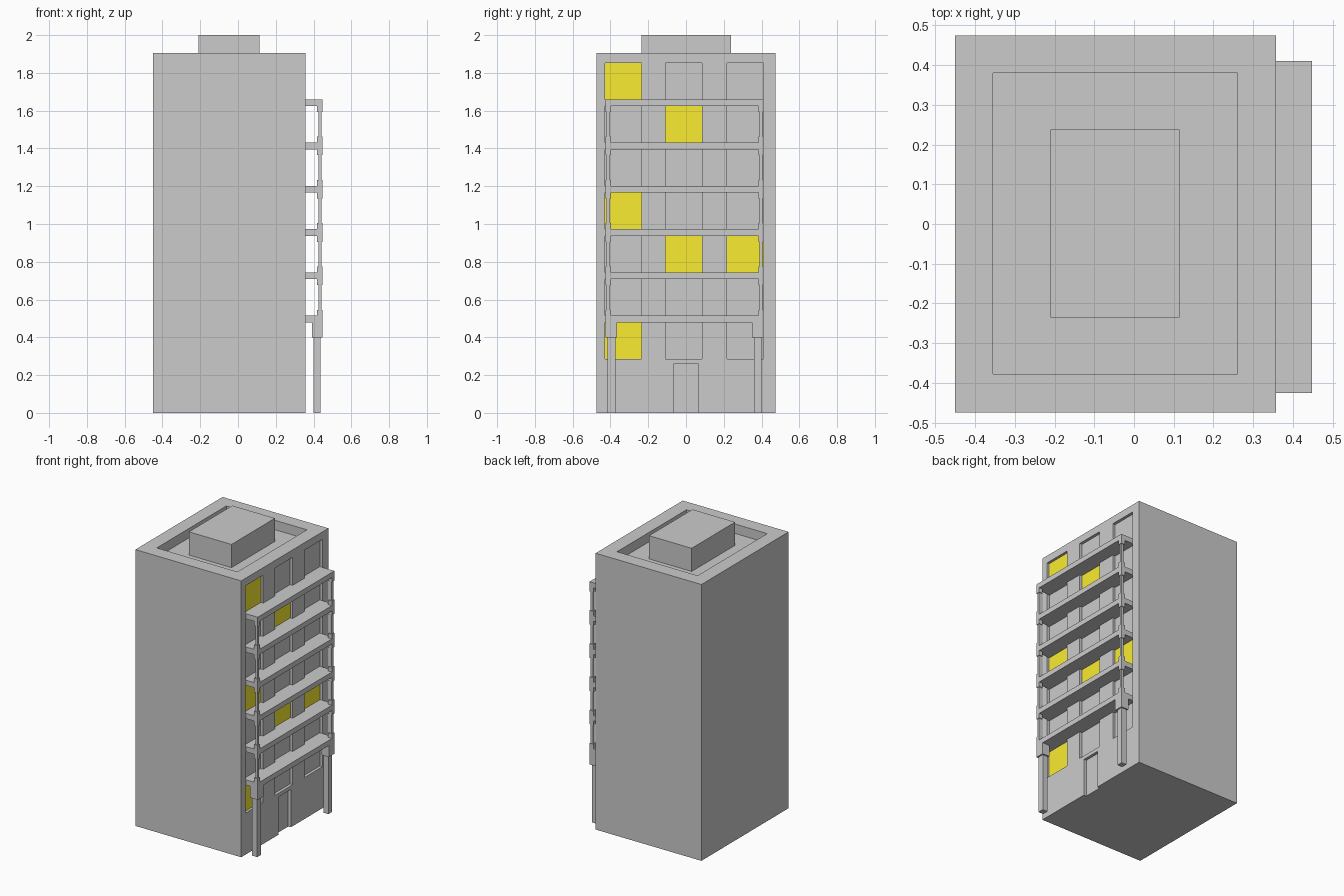
import bpy, bmesh
from mathutils import Matrix, Vector

if "Cube" in bpy.data.objects:
    bpy.data.objects.remove(bpy.data.objects["Cube"])

WALL = 0.357      # x of the balcony facade
OUT = 0.448       # x of the balcony outer edge
DEPTH = 0.02      # window recess
STOREY = 0.229
SILL = 0.286
WIN_H = 0.193
COLS = [(-0.43, -0.235), (-0.108, 0.086), (0.217, 0.41)]
Y0, Y1 = -0.425, 0.41


def boxes(name, specs, mat=None):
    """One object made of boxes given as (x0, x1, y0, y1, z0, z1)."""
    bm = bmesh.new()
    for x0, x1, y0, y1, z0, z1 in specs:
        centre = Vector(((x0 + x1) / 2, (y0 + y1) / 2, (z0 + z1) / 2))
        size = Matrix.Diagonal((x1 - x0, y1 - y0, z1 - z0, 1))
        bmesh.ops.create_cube(bm, size=1, matrix=Matrix.Translation(centre) @ size)
    me = bpy.data.meshes.new(name)
    bm.to_mesh(me)
    bm.free()
    ob = bpy.data.objects.new(name, me)
    bpy.context.collection.objects.link(ob)
    if mat:
        me.materials.append(mat)
    return ob


def both_ends(spec):
    """The box and its mirror copy at the other end of the balcony."""
    x0, x1, y0, y1, z0, z1 = spec
    return [spec, (x0, x1, Y0 + Y1 - y1, Y0 + Y1 - y0, z0, z1)]


# Main block with roof well, window recesses and door recess
body = boxes("tower_body", [(-0.45, WALL, -0.475, 0.475, 0, 1.905)])
cuts = [(-0.355, 0.26, -0.378, 0.38, 1.84, 2.1),
        (WALL - DEPTH, 0.5, -0.067, 0.066, -0.1, 0.26)]
for row in range(7):
    z = SILL + row * STOREY
    cuts += [(WALL - DEPTH, 0.5, a, b, z, z + WIN_H) for a, b in COLS]
cutter = boxes("recess_cutter", cuts)
cutter.hide_render = True
cutter.hide_viewport = True
cutter.display_type = 'WIRE'
mod = body.modifiers.new("recesses", 'BOOLEAN')
mod.operation = 'DIFFERENCE'
mod.solver = 'EXACT'
mod.object = cutter

# Roof housing
boxes("roof_housing", [(-0.21, 0.115, -0.235, 0.238, 1.84, 2.0)])

# Lit windows
yellow = bpy.data.materials.new("lit_window")
yellow.diffuse_color = (0.95, 0.84, 0.03, 1)
yellow.use_nodes = True
yellow.node_tree.nodes["Principled BSDF"].inputs["Base Color"].default_value = yellow.diffuse_color
lit = [(0, 0), (2, 1), (2, 2), (3, 0), (5, 1), (6, 0)]
panes = []
for row, col in lit:
    z = SILL + row * STOREY
    a, b = COLS[col]
    panes.append((WALL - DEPTH - 0.002, WALL - DEPTH + 0.002, a, b, z, z + WIN_H))
boxes("lit_windows", panes, yellow)

# Balcony slabs, with slim columns and their end caps between them
slabs, columns, caps = [], [], []
for i in range(6):
    top = 0.515 + i * STOREY
    bottom = top - 0.036
    slabs.append((WALL - 0.005, OUT, Y0, Y1, bottom, top))
    if i < 5:
        columns += both_ends((0.426, 0.443, -0.420, -0.403, top, top + WIN_H))
        caps += both_ends((0.419, OUT, Y0, -0.398, top, top + 0.031))
        caps += both_ends((0.419, OUT, Y0, -0.398, top + WIN_H - 0.031, top + WIN_H))
boxes("balcony_slabs", slabs)
boxes("balcony_columns", columns)
boxes("column_caps", caps)

# Ground-floor posts and their heads
boxes("ground_posts", both_ends((0.399, 0.438, -0.416, -0.374, 0, 0.41)))
boxes("post_heads", both_ends((0.391, OUT, Y0, -0.364, 0.40, 0.479)))
